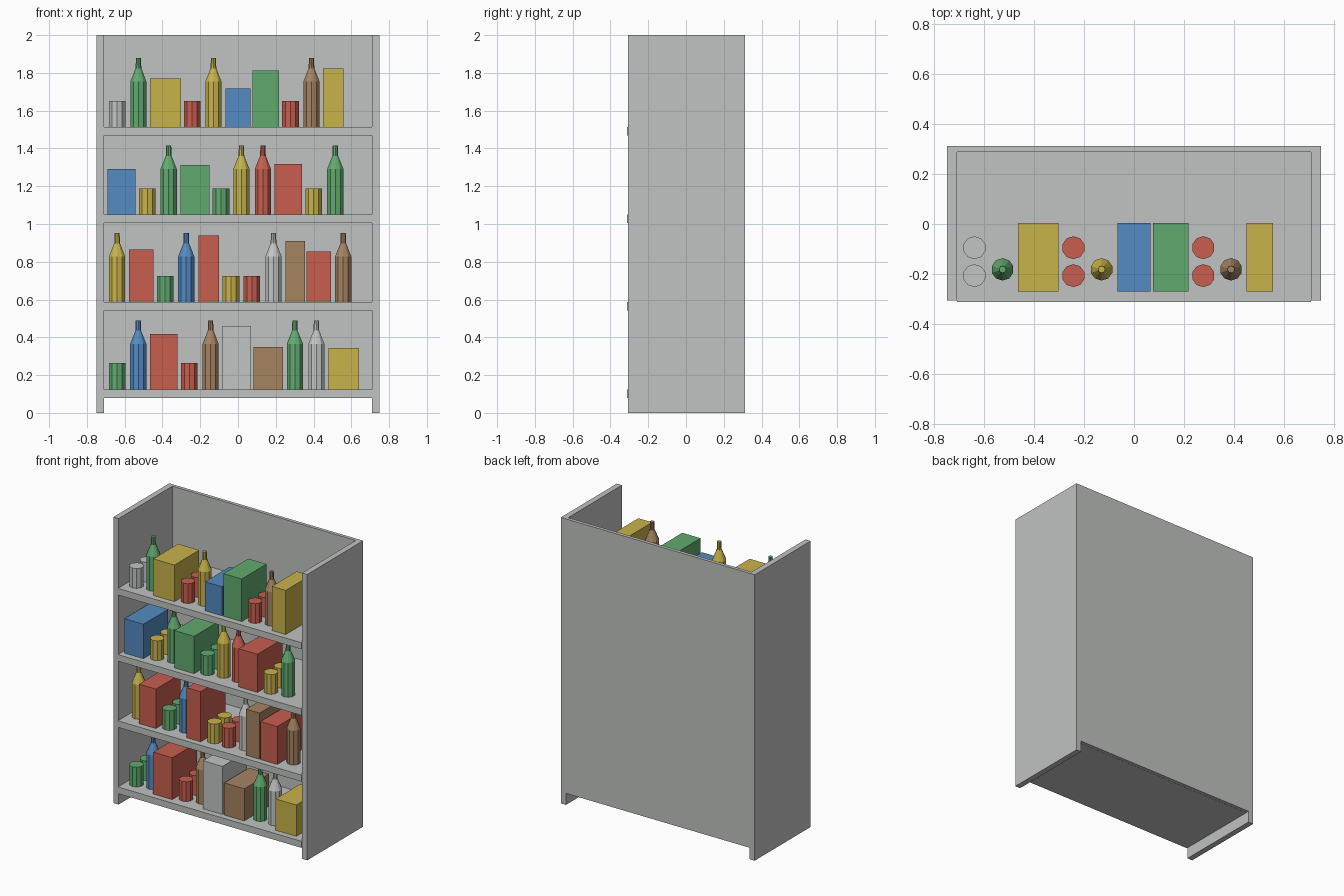
import bpy
import bmesh
from math import cos, sin, tau

cube = bpy.data.objects.get("Cube")
if cube:
    bpy.data.objects.remove(cube, do_unlink=True)


# Materials, given as display colours and converted to linear
def material(name, *rgb):
    lin = [((c / 255 + 0.055) / 1.055) ** 2.4 for c in rgb] + [1]
    m = bpy.data.materials.new(name)
    m.use_nodes = True
    m.diffuse_color = lin
    m.node_tree.nodes["Principled BSDF"].inputs["Base Color"].default_value = lin
    return m


SHELF = material("shelf grey", 192, 195, 193)
COLOURS = {
    "red": material("red", 200, 94, 79),
    "yellow": material("yellow", 200, 179, 74),
    "green": material("green", 97, 170, 111),
    "blue": material("blue", 83, 139, 193),
    "brown": material("brown", 165, 131, 97),
    "white": material("pale grey", 194, 197, 196),
}


def add(name, bm, mat):
    bmesh.ops.recalc_face_normals(bm, faces=bm.faces)
    mesh = bpy.data.meshes.new(name)
    bm.to_mesh(mesh)
    bm.free()
    mesh.materials.append(mat)
    obj = bpy.data.objects.new(name, mesh)
    bpy.context.collection.objects.link(obj)
    return obj


def box(name, x, y, z, mat):
    """Box from (low, high) pairs on each axis."""
    bm = bmesh.new()
    bmesh.ops.create_cube(bm, size=1)
    for v in bm.verts:
        v.co = [lo + (c + 0.5) * (hi - lo) for c, (lo, hi) in zip(v.co, (x, y, z))]
    return add(name, bm, mat)


def turned(name, profile, loc, mat, sides=10):
    """Closed faceted solid from (radius, height) rings."""
    bm = bmesh.new()
    rings = [[bm.verts.new((r * sin(tau * i / sides), r * cos(tau * i / sides), h))
              for i in range(sides)] for r, h in profile]
    for a, b in zip(rings, rings[1:]):
        for i in range(sides):
            j = (i + 1) % sides
            bm.faces.new((a[i], a[j], b[j], b[i]))
    bm.faces.new(rings[0])
    bm.faces.new(rings[-1])
    add(name, bm, mat).location = loc


# Cabinet: two sides, back board and four boards standing slightly proud
FRONT, BACK, INNER, OUTER = -0.306, 0.312, 0.71, 0.75
for side, s in (("left", 1), ("right", -1)):
    box(side + "_side_panel", sorted((s * INNER, s * OUTER)), (FRONT, BACK), (0, 2), SHELF)
box("back_panel", (-INNER, INNER), (0.288, BACK), (0.08, 2), SHELF)

CAN = [(0.046, 0), (0.046, 0.138)]
BOTTLE = [(0.045, 0), (0.045, 0.24), (0.016, 0.31), (0.014, 0.365)]

# Goods by shelf, bottom first.
# Cans and bottles: kind, colour, centre x; boxes: kind, colour, x low, x high, height
STOCK = [
    [("can", "green", -.64), ("bottle", "blue", -.528), ("box", "red", -.467, -.32, .293),
     ("can", "red", -.257), ("bottle", "brown", -.145), ("box", "white", -.082, .068, .336),
     ("box", "brown", .082, .238, .225), ("bottle", "green", .301),
     ("bottle", "white", .415), ("box", "yellow", .48, .64, .219)],
    [("bottle", "yellow", -.64), ("box", "red", -.577, -.447, .276), ("can", "green", -.386),
     ("bottle", "blue", -.274), ("box", "red", -.208, -.1, .35), ("can", "yellow", -.037),
     ("can", "red", .074), ("bottle", "white", .188), ("box", "brown", .252, .356, .323),
     ("box", "red", .363, .493, .266), ("bottle", "brown", .557)],
    [("box", "blue", -.69, -.543, .241), ("can", "yellow", -.48), ("bottle", "green", -.367),
     ("box", "green", -.304, -.151, .261), ("can", "green", -.09), ("bottle", "yellow", .018),
     ("bottle", "red", .132), ("box", "red", .194, .34, .267), ("can", "yellow", .4),
     ("bottle", "green", .515)],
    [("can", "white", -.64), ("bottle", "green", -.527), ("box", "yellow", -.466, -.303, .256),
     ("can", "red", -.243), ("bottle", "yellow", -.13), ("box", "blue", -.066, .066, .203),
     ("box", "green", .077, .218, .298), ("can", "red", .278), ("bottle", "brown", .389),
     ("box", "yellow", .451, .558, .309)],
]

for level, goods in enumerate(STOCK):
    z = 0.125 + 0.463 * level
    box(f"shelf_{level + 1}", (-INNER, INNER), (-0.312, 0.288), (z - 0.046, z), SHELF)
    for kind, colour, x, *rest in goods:
        name, mat = f"{colour}_{kind}", COLOURS[colour]
        if kind == "box":
            box(name, (x, rest[0]), (-0.27, 0.004), (z, z + rest[1]), mat)
        elif kind == "can":
            # Cans stand in pairs, one behind the other
            for y in (-0.207, -0.095):
                turned(name, CAN, (x, y, z), mat)
        else:
            turned(name, BOTTLE, (x, -0.182, z), mat)
